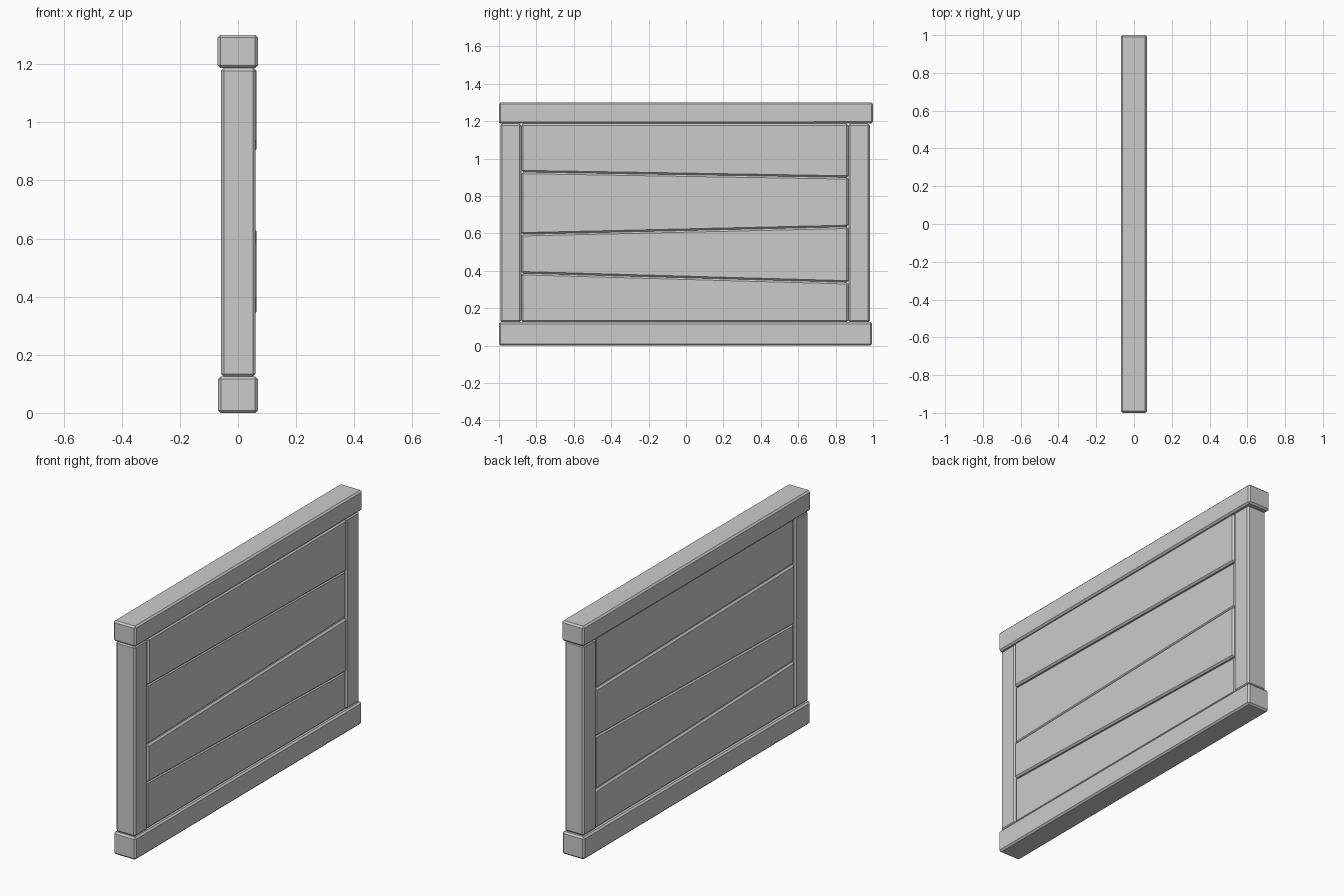
import bpy
import bmesh

if "Cube" in bpy.data.objects:
    bpy.data.objects.remove(bpy.data.objects["Cube"])

BEVEL = 0.009


def board(name, x0, x1, left, right, y0, y1):
    """Bevelled board; left/right are (bottom, top) heights at its y0/y1 ends."""
    bm = bmesh.new()
    ends = []
    for x in (x0, x1):
        outline = [(y0, left[0]), (y1, right[0]), (y1, right[1]), (y0, left[1])]
        ends.append([bm.verts.new((x, y, z)) for y, z in outline])
    back, front = ends
    bm.faces.new(back[::-1])
    bm.faces.new(front)
    for i in range(4):
        j = (i + 1) % 4
        bm.faces.new((back[i], back[j], front[j], front[i]))
    bmesh.ops.recalc_face_normals(bm, faces=bm.faces)
    mesh = bpy.data.meshes.new(name)
    bm.to_mesh(mesh)
    bm.free()
    obj = bpy.data.objects.new(name, mesh)
    bpy.context.collection.objects.link(obj)
    mod = obj.modifiers.new("Bevel", "BEVEL")
    mod.width = BEVEL
    mod.segments = 1
    return obj


# Top and bottom rails
board("bottom_rail", -0.068, 0.068, (0, 0.125), (0, 0.125), -1, 0.995)
board("top_rail", -0.07, 0.068, (1.186, 1.30), (1.188, 1.30), -1, 1)

# End posts
Z0, Z1 = 0.125, 1.186
board("left_post", -0.058, 0.06, (Z0, Z1), (Z0, Z1), -0.993, -0.88)
board("right_post", -0.058, 0.06, (Z0, Z1), (Z0, Z1), 0.868, 0.983)

# Planks with slanted seams, given as heights at the left and right ends
seams = [(Z0, Z0), (0.387, 0.338), (0.595, 0.635), (0.928, 0.899), (Z1, Z1)]
depths = [(-0.054, 0.056), (-0.05, 0.063), (-0.054, 0.056), (-0.05, 0.064)]
for i, (x0, x1) in enumerate(depths):
    lo, hi = seams[i], seams[i + 1]
    board(f"plank_{i + 1}", x0, x1, (lo[0], hi[0]), (lo[1], hi[1]), -0.88, 0.868)
